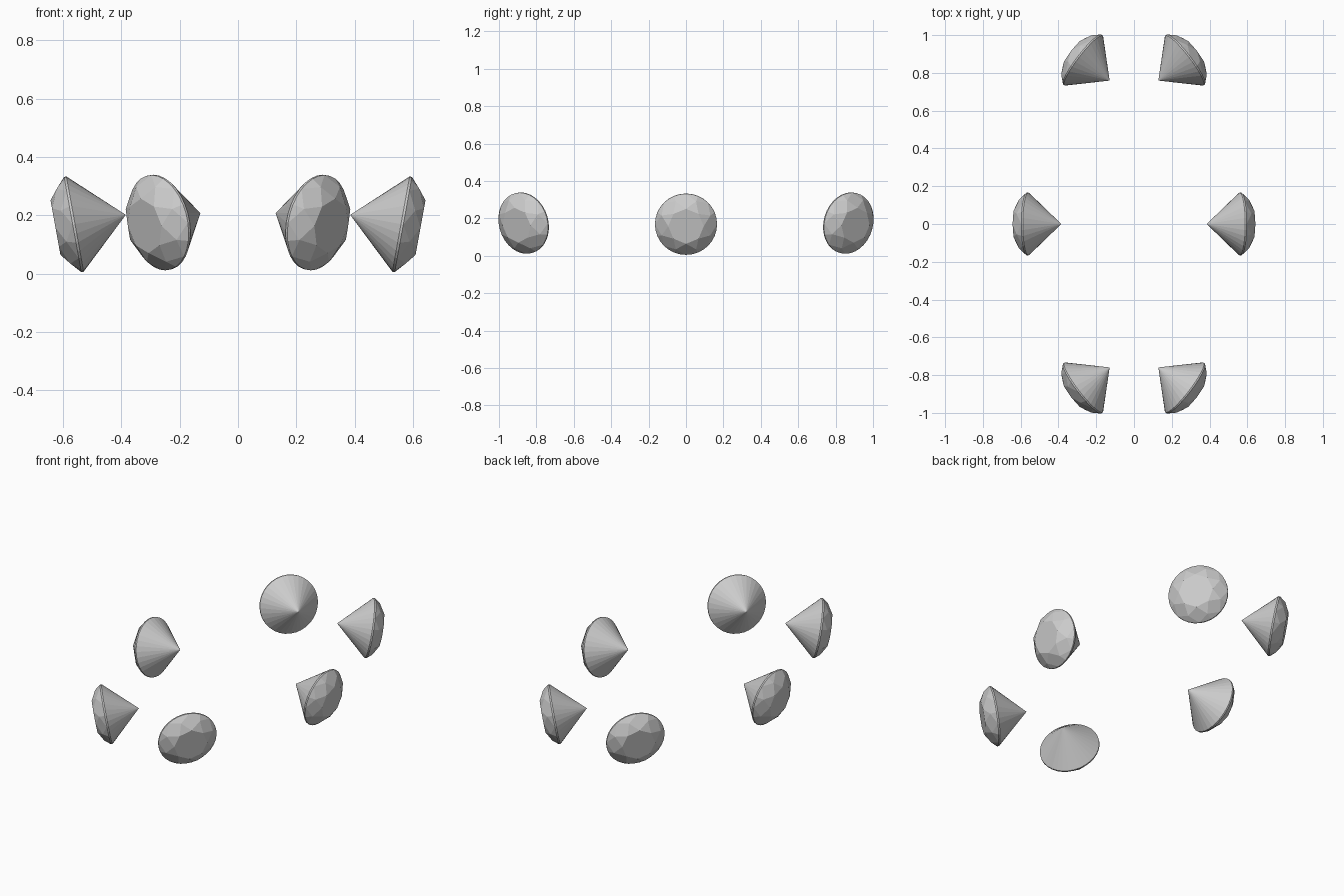
import bpy
from math import sin, cos, pi, radians, atan2
from mathutils import Matrix, Vector

if "Cube" in bpy.data.objects:
    bpy.data.objects.remove(bpy.data.objects["Cube"])

R, TABLE_R, MID_R = 0.166, 0.095, 0.141       # girdle, table and kite-corner radii
TABLE_Z, MID_Z, GIRDLE, TIP = 0.064, 0.036, 0.004, -0.181
N = 32                                         # girdle sides


def ring(r, z, n, offset=0.0):
    return [(r * cos(2 * pi * i / n + offset), r * sin(2 * pi * i / n + offset), z)
            for i in range(n)]


# Round brilliant cut, local +z points out through the table
verts = (ring(TABLE_R, TABLE_Z, 8) + ring(MID_R, MID_Z, 8, pi / 8)
         + ring(R, GIRDLE, N) + ring(R, -GIRDLE, N) + [(0, 0, TIP)])
T, M, G, L, tip = 0, 8, 16, 16 + N, 16 + 2 * N
faces = [tuple(range(8))]                      # table
for i in range(8):
    j, g = (i + 1) % 8, 4 * i
    faces += [(T + i, M + i, T + j),                                   # star
              (T + i, M + (i - 1) % 8, G + g, M + i)]                  # kite
    for a in (g, g + 2):                                               # upper halves
        faces.append((M + i, G + a, G + a + 1, G + (a + 2) % N))
for i in range(N):
    j = (i + 1) % N
    faces += [(G + i, L + i, L + j, G + j), (L + i, tip, L + j)]       # girdle, pavilion
mesh = bpy.data.meshes.new("gem")
mesh.from_pydata(verts, [], faces)
mesh.update()


def place(name, x, y, z, azimuth):
    gem = bpy.data.objects.new(name, mesh)
    gem.matrix_world = (Matrix.Translation((x, y, z))
                        @ Matrix.Rotation(azimuth, 4, 'Z')
                        @ Matrix.Rotation(radians(100.3), 4, 'Y'))     # tips table down
    bpy.context.collection.objects.link(gem)


# Three gems per side, mirrored about x = 0
for side, sx in (("right", 1), ("left", -1)):
    for part, sy, x, y, z in (("front", -1, 0.27, 0.868, 0.175),
                              ("middle", 0, 0.563, 0, 0.169),
                              ("back", 1, 0.27, 0.868, 0.175)):
        d = radians(37.6) * sy
        place(f"{part}_{side}_gem", sx * x, sy * y, z,
              atan2(sin(d), sx * cos(d)))
